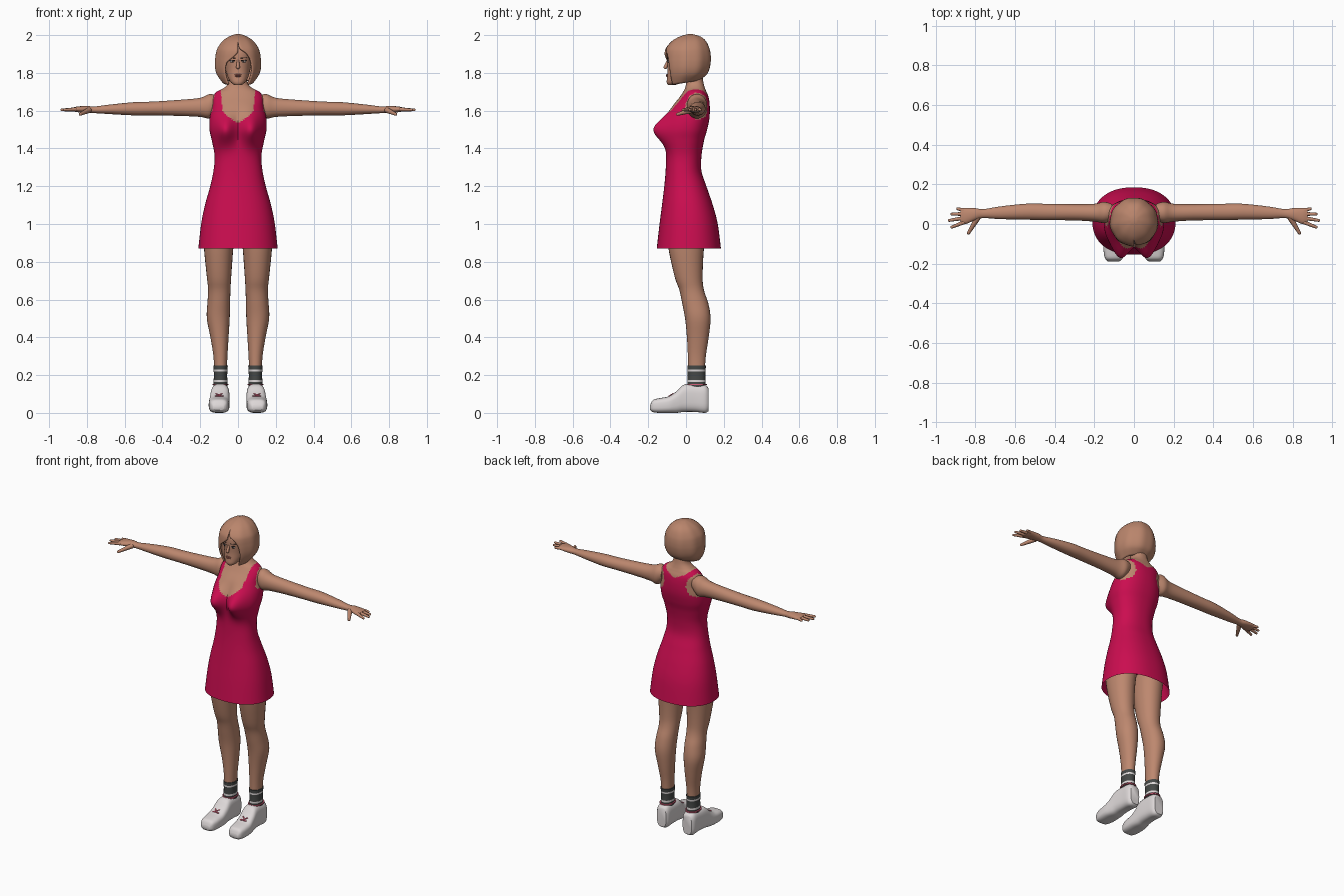
import bpy, bmesh, math
from mathutils import Vector, Matrix

if "Cube" in bpy.data.objects:
    bpy.data.objects.remove(bpy.data.objects["Cube"], do_unlink=True)


def material(name, r, g, b):
    mat = bpy.data.materials.new(name)
    mat.use_nodes = True
    mat.diffuse_color = (r, g, b, 1)
    bsdf = next(n for n in mat.node_tree.nodes if n.type == 'BSDF_PRINCIPLED')
    bsdf.inputs["Base Color"].default_value = (r, g, b, 1)
    bsdf.inputs["Roughness"].default_value = 0.7
    return mat


SKIN = material("skin", .51, .245, .158)
HAIR = material("light brown hair", .49, .235, .15)
DRESS = material("crimson dress", .6, .004, .08)
WHITE = material("shoe white", .72, .68, .68)
SOCK = material("sock charcoal", .06, .065, .062)
PINK = material("shoe trim pink", .7, .12, .2)
DARK = material("eye dark", .03, .02, .018)
LIPS = material("lip rose", .4, .13, .1)


def finish(name, bm, mats):
    bmesh.ops.recalc_face_normals(bm, faces=bm.faces)
    mesh = bpy.data.meshes.new(name)
    bm.to_mesh(mesh)
    bm.free()
    for mat in mats:
        mesh.materials.append(mat)
    obj = bpy.data.objects.new(name, mesh)
    bpy.context.collection.objects.link(obj)
    return obj


def smooth_rows(keys, steps):
    """Catmull-Rom interpolation through rows of numbers."""
    rows = []
    last = len(keys) - 1
    for i in range(last):
        quad = [keys[max(0, min(last, i + k))] for k in (-1, 0, 1, 2)]
        for j in range(steps):
            t = j / steps
            rows.append([b + t / 2 * (c - a + t * (2*a - 5*b + 4*c - d + t * (3*(b - c) + d - a)))
                         for a, b, c, d in zip(*quad)])
    return rows + [list(keys[-1])]


def spow(v, p):
    return math.copysign(abs(v) ** p, v)


def loft(name, keys, axis, mats, side=1, sides=28, power=.95, steps=4, lead=(), shape=None, rule=None):
    """Skin rings (t, a_min, a_max, b_min, b_max) set along an axis."""
    bm = bmesh.new()
    rings = []
    for t, a0, a1, b0, b1 in list(lead) + smooth_rows(keys, steps):
        ring = []
        for k in range(sides):
            ang = math.tau * k / sides
            a = (a0 + a1) / 2 + (a1 - a0) / 2 * spow(math.sin(ang), power)
            b = (b0 + b1) / 2 - (b1 - b0) / 2 * spow(math.cos(ang), power)
            co = {'x': (t, a, b), 'y': (a, t, b), 'z': (a, b, t)}[axis]
            co = Vector((co[0] * side, co[1], co[2]))
            ring.append(bm.verts.new(shape(co) if shape else co))
        rings.append(ring)
    for low, high in zip(rings, rings[1:]):
        for k in range(sides):
            n = (k + 1) % sides
            bm.faces.new((low[k], low[n], high[n], high[k]))
    bm.faces.new(rings[0])
    bm.faces.new(rings[-1])
    if rule:
        for f in bm.faces:
            f.material_index = rule(f.calc_center_median())
    return finish(name, bm, mats)


def capsule(name, p0, p1, r0, r1, mat, side=1):
    p0, p1 = (Vector((p[0] * side, p[1], p[2])) for p in (p0, p1))
    d = p1 - p0
    bm = bmesh.new()
    turn = d.to_track_quat('Z', 'Y').to_matrix().to_4x4()
    bmesh.ops.create_cone(bm, segments=12, radius1=r0, radius2=r1, depth=d.length,
                          matrix=Matrix.Translation((p0 + p1) / 2) @ turn)
    for p, r in ((p0, r0), (p1, r1)):
        bmesh.ops.create_uvsphere(bm, u_segments=12, v_segments=8, radius=r,
                                  matrix=Matrix.Translation(p) @ turn)
    return finish(name, bm, [mat])


def ellipsoid(name, centre, size, mat):
    bm = bmesh.new()
    bmesh.ops.create_uvsphere(bm, u_segments=16, v_segments=10, radius=1,
                              matrix=Matrix.Translation(centre) @ Matrix.Diagonal((*size, 1)))
    return finish(name, bm, [mat])


def lookup(table, z):
    if z <= table[0][0]:
        return table[0][1]
    for (z0, v0), (z1, v1) in zip(table, table[1:]):
        if z <= z1:
            return v0 + (v1 - v0) * (z - z0) / (z1 - z0)
    return table[-1][1]


# Torso: dress and bare shoulders in one skin, coloured by neckline and armholes
FRONT_IN = [(1.53, 0), (1.56, .045), (1.6, .082), (1.7, .09)]
FRONT_OUT = [(1.54, .17), (1.6, .135), (1.7, .122)]
BACK_IN = [(1.66, 0), (1.69, .06), (1.71, .088)]
BACK_OUT = [(1.54, .17), (1.57, .095), (1.62, .075), (1.67, .09), (1.7, .122)]


def dress_rule(c):
    x, z = abs(c.x), c.z
    if z < 1.53:
        return 1
    front = c.y < .045
    inner = lookup(FRONT_IN if front else BACK_IN, z)
    outer = lookup(FRONT_OUT if front else BACK_OUT, z)
    return int(inner < x < outer and z < 1.715)


def bust(co):
    if co.y < .02:
        swell = math.exp(-((abs(co.x) - .07) / .055) ** 2 - ((co.z - 1.5) / .075) ** 2)
        co.y -= .075 * swell * min(1, (.02 - co.y) / .06)
    return co


torso = [(.87, .21, -.155, .185), (1, .195, -.14, .168), (1.1, .175, -.127, .142),
         (1.2, .147, -.115, .108), (1.28, .13, -.108, .082), (1.36, .124, -.105, .082),
         (1.44, .138, -.105, .095), (1.5, .151, -.105, .112), (1.56, .15, -.095, .124),
         (1.62, .137, -.072, .126), (1.67, .133, -.035, .12), (1.7, .113, -.015, .108),
         (1.72, .075, -.005, .1), (1.75, .05, 0, .092), (1.8, .047, -.01, .085)]
loft("dress_and_torso", [(z, -w, w, f, b) for z, w, f, b in torso], 'z', [SKIN, DRESS],
     sides=96, power=.88, steps=8, shape=bust, rule=dress_rule,
     lead=[(.98, -.188, .188, -.134, .162)])

# Head and face
head = [(1.735, .018, -.095, -.06), (1.75, .038, -.102, -.02), (1.78, .055, -.1, .03),
        (1.82, .066, -.098, .08), (1.87, .074, -.1, .1), (1.92, .074, -.095, .1),
        (1.96, .055, -.06, .08), (1.98, .02, -.02, .05)]
loft("head", [(z, -w, w, f, b) for z, w, f, b in head], 'z', [SKIN], power=.9)
capsule("nose", (0, -.096, 1.865), (0, -.109, 1.83), .006, .01, SKIN)
ellipsoid("upper_lip", (0, -.1, 1.79), (.018, .006, .004), LIPS)
ellipsoid("lower_lip", (0, -.1, 1.783), (.015, .006, .005), LIPS)

# Bob haircut: an open shell with a side-swept fringe
hair = [(2, .012, .01, .035, 0, 0), (1.988, .045, -.03, .075, 0, 0),
        (1.965, .078, -.07, .103, 0, 0), (1.93, .103, -.1, .12, 5, 0),
        (1.905, .111, -.107, .126, 22, 2), (1.88, .115, -.108, .128, 31, 15),
        (1.855, .117, -.108, .127, 35, 30), (1.82, .115, -.106, .12, 38, 35),
        (1.78, .102, -.1, .102, 40, 37), (1.735, .075, -.088, .07, 42, 40)]
bm = bmesh.new()
COLS = 60
grid = []
for z, w, f, b, gap_left, gap_right in smooth_rows(hair, 3):
    start, end = math.radians(max(0, gap_left)), math.radians(360 - max(0, gap_right))
    row = []
    for k in range(COLS + 1):
        ang = start + (end - start) * k / COLS
        lock = 1 + .012 * math.cos(9 * ang)
        lift = .03 * (1 - math.cos(ang)) / 2 * max(0, (1.8 - z) / .065)
        row.append(bm.verts.new((w * lock * math.sin(ang),
                                 (f + b) / 2 - (b - f) / 2 * lock * math.cos(ang), z + lift)))
    grid.append(row)
for up, low in zip(grid, grid[1:]):
    for k in range(COLS):
        bm.faces.new((up[k], up[k + 1], low[k + 1], low[k]))
bm.faces.new(grid[0][:-1])
bmesh.ops.remove_doubles(bm, verts=bm.verts, dist=.0002)
shell = finish("hair", bm, [HAIR])
thick = shell.modifiers.new("thickness", 'SOLIDIFY')
thick.thickness, thick.offset = .01, 0

# Paired parts: rings and paths describe the left side, mirrored for the right
arm = [(.11, .02, .1, 1.6, 1.68), (.15, .005, .112, 1.56, 1.688), (.2, .012, .102, 1.567, 1.668),
       (.3, .018, .1, 1.572, 1.658), (.45, .02, .102, 1.575, 1.648), (.55, .022, .102, 1.575, 1.645),
       (.68, .025, .088, 1.582, 1.632), (.76, .03, .075, 1.587, 1.622), (.8, .02, .08, 1.588, 1.625),
       (.85, 0, .082, 1.592, 1.622), (.875, .004, .078, 1.597, 1.616)]
leg = [(.2, .06, .125, .012, .098), (.3, .056, .13, .01, .105), (.4, .05, .146, .005, .12),
       (.5, .044, .165, -.005, .13), (.58, .042, .162, -.02, .118), (.65, .04, .158, -.035, .095),
       (.72, .036, .165, -.06, .088), (.87, .025, .18, -.093, .095), (1, .012, .185, -.11, .115)]
sock = [(.12, .055, .131, .006, .106), (.2, .057, .128, .008, .102), (.25, .054, .131, .007, .106)]
shoe = [(-.19, .075, .13, .015, .04), (-.175, .058, .145, .004, .068), (-.14, .048, .153, 0, .078),
        (-.09, .045, .155, 0, .088), (-.05, .045, .15, 0, .115), (-.01, .045, .145, .005, .15),
        (.05, .047, .14, .005, .152), (.1, .05, .137, 0, .148), (.12, .06, .125, .01, .13)]
collar = [(.147, .05, .136, .001, .111), (.154, .05, .136, .001, .111)]
fingers = {"index": (.008, .92, -.016), "middle": (.03, .933, .018),
           "ring": (.051, .92, .05), "little": (.069, .89, .077)}


def stripe_rule(c):
    return int(.218 < c.z < .23 or .162 < c.z < .176)


for label, s in (("left", 1), ("right", -1)):
    loft(label + "_arm", arm, 'x', [SKIN], s)
    for finger, (y, tip_x, tip_y) in fingers.items():
        capsule(f"{label}_{finger}_finger", (.86, y, 1.607), (tip_x, tip_y, 1.604), .0105, .007, SKIN, s)
    capsule(label + "_thumb", (.79, .03, 1.602), (.835, -.045, 1.581), .015, .008, SKIN, s)
    loft(label + "_leg", leg, 'z', [SKIN], s)
    loft(label + "_sock", sock, 'z', [SOCK, WHITE], s, steps=16, rule=stripe_rule)
    loft(label + "_shoe", shoe, 'y', [WHITE], s, sides=36, power=.65)
    loft(label + "_shoe_collar", collar, 'z', [PINK], s, steps=1)
    capsule(label + "_lace_bar", (.08, -.088, .09), (.12, -.088, .09), .003, .003, PINK, s)
    capsule(label + "_lace_a", (.085, -.09, .089), (.117, -.068, .102), .003, .003, PINK, s)
    capsule(label + "_lace_b", (.117, -.09, .089), (.085, -.068, .102), .003, .003, PINK, s)
    ellipsoid(label + "_eye", (.03 * s, -.092, 1.86), (.014, .006, .006), WHITE)
    ellipsoid(label + "_iris", (.03 * s, -.096, 1.86), (.006, .004, .006), DARK)
    capsule(label + "_eyelash", (.017, -.097, 1.866), (.044, -.091, 1.866), .002, .002, DARK, s)
    capsule(label + "_eyebrow", (.015, -.098, 1.879), (.046, -.09, 1.881), .0025, .0015, DARK, s)

# Smooth shading with kept edges
bpy.ops.object.select_all(action='DESELECT')
for obj in bpy.context.collection.objects:
    if obj.type == 'MESH':
        obj.select_set(True)
        bpy.context.view_layer.objects.active = obj
bpy.ops.object.shade_smooth_by_angle(angle=math.radians(45))
